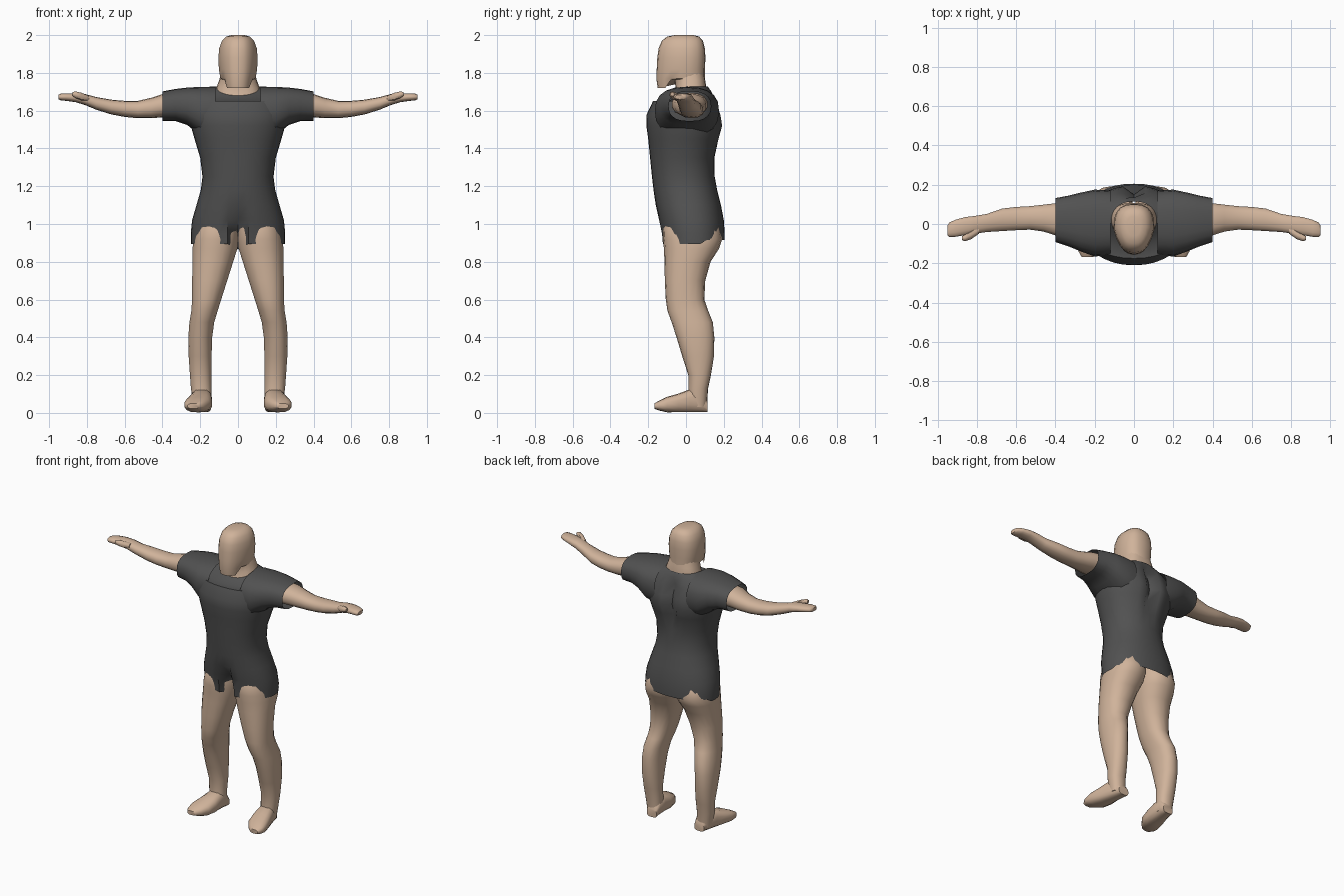
import bpy, bmesh, math


def make_mat(name, rgb):
    m = bpy.data.materials.new(name)
    m.diffuse_color = (*rgb, 1)
    return m


SKIN = make_mat("skin", (0.63, 0.45, 0.325))
CLOTH = make_mat("dark grey cloth", (0.083, 0.083, 0.083))


def loft(name, axis, rings, mat, seg=16, power=2.3, side=1, caps=True, tweak=None, angle=50):
    """Skin through rings (pos, u0, u1, v0, v1); u, v are the two other axes."""
    bm = bmesh.new()
    loops = []
    for pos, u0, u1, v0, v1 in rings:
        loop = []
        for i in range(seg):
            a = 2 * math.pi * i / seg - math.pi / 2
            c, s = math.cos(a), math.sin(a)
            u = (u0 + u1) / 2 + (u1 - u0) / 2 * math.copysign(abs(c) ** (2 / power), c)
            v = (v0 + v1) / 2 + (v1 - v0) / 2 * math.copysign(abs(s) ** (2 / power), s)
            p = {"z": (u, v, pos), "x": (pos, u, v), "y": (u, pos, v)}[axis]
            if tweak:
                p = tweak(p, i, pos)
            loop.append(bm.verts.new((p[0] * side, p[1], p[2])))
        loops.append(loop)
    for A, B in zip(loops, loops[1:]):
        for i in range(seg):
            j = (i + 1) % seg
            bm.faces.new((A[i], A[j], B[j], B[i]))
    if caps:
        bm.faces.new(loops[0][::-1])
        bm.faces.new(loops[-1])
    bmesh.ops.recalc_face_normals(bm, faces=bm.faces)
    me = bpy.data.meshes.new(name)
    bm.to_mesh(me)
    bm.free()
    me.materials.append(mat)
    ob = bpy.data.objects.new(name, me)
    bpy.context.collection.objects.link(ob)
    me.shade_smooth()
    bpy.context.view_layer.objects.active = ob
    ob.select_set(True)
    bpy.ops.object.shade_smooth_by_angle(angle=math.radians(angle))
    ob.select_set(False)
    return ob


# shirt body: split front hem, shoulder-blade valley, dipped collar
def shirt_shape(p, i, z):
    x, y, h = p
    if i == 0 and z < 1.08:
        y += {0.895: 0.13, 0.95: 0.11, 1.02: 0.06}.get(z, 0)
        if z < 0.9:
            h -= 0.03
    if z == 0.895 and y > 0.1:
        h += 0.02
    if i == 16 and 1.4 < z < 1.7:
        y -= 0.045
    if z > 1.69 and y < 0.02:
        h -= 0.05 * min(1, (0.02 - y) / 0.1)
    return x, y, h


loft("shirt_body", "z", [
    (0.895, -0.25, 0.25, -0.125, 0.205), (0.95, -0.25, 0.25, -0.13, 0.205),
    (1.02, -0.243, 0.243, -0.145, 0.20), (1.1, -0.22, 0.22, -0.16, 0.185),
    (1.18, -0.197, 0.197, -0.172, 0.165), (1.25, -0.188, 0.188, -0.18, 0.152),
    (1.35, -0.20, 0.20, -0.19, 0.15), (1.45, -0.23, 0.23, -0.20, 0.175),
    (1.52, -0.25, 0.25, -0.21, 0.195), (1.58, -0.26, 0.26, -0.208, 0.185),
    (1.65, -0.25, 0.25, -0.175, 0.16), (1.70, -0.19, 0.19, -0.12, 0.135),
    (1.728, -0.115, 0.115, -0.075, 0.115)],
    CLOTH, seg=32, power=2.2, caps=False, tweak=shirt_shape)


# head, narrower towards the face, with the chin overhanging the neck
def head_shape(p, i, z):
    x, y, h = p
    x *= 1 - 0.3 * max(0, -y - 0.02) / 0.14
    if z < 1.76:
        h += -0.015 if y < -0.1 else 0.03
    return x, y, h


loft("head", "z", [
    (1.735, -0.085, 0.085, -0.15, 0.09), (1.77, -0.095, 0.095, -0.157, 0.10),
    (1.82, -0.103, 0.103, -0.155, 0.10), (1.88, -0.105, 0.105, -0.152, 0.103),
    (1.93, -0.10, 0.10, -0.145, 0.10), (1.97, -0.085, 0.085, -0.128, 0.09),
    (1.992, -0.062, 0.062, -0.10, 0.07), (2.0, -0.035, 0.035, -0.06, 0.04)],
    SKIN, seg=20, power=2.6, tweak=head_shape)

# flared neck
loft("neck", "z", [
    (1.60, -0.12, 0.12, -0.09, 0.10), (1.68, -0.122, 0.122, -0.07, 0.108),
    (1.72, -0.115, 0.115, -0.055, 0.108), (1.76, -0.10, 0.10, -0.06, 0.102),
    (1.80, -0.09, 0.09, -0.07, 0.095)], SKIN, seg=20, power=2.5)


# toes turn slightly outward
def foot_turn(p, i, y):
    return p[0] - 0.14 * (y - 0.06), p[1], max(0.004, p[2]) if y > -0.1 else p[2]


for side, tag in ((1, "left"), (-1, "right")):
    # sleeve, open at the cuff
    loft(tag + "_sleeve", "x", [
        (0.12, -0.16, 0.17, 1.45, 1.727), (0.20, -0.165, 0.175, 1.47, 1.726),
        (0.27, -0.14, 0.16, 1.525, 1.722), (0.33, -0.115, 0.145, 1.545, 1.715),
        (0.40, -0.092, 0.132, 1.545, 1.702)],
        CLOTH, seg=20, power=2.5, side=side, caps=False)

    # arm running into a flat hand
    loft(tag + "_arm", "x", [
        (0.28, -0.075, 0.115, 1.57, 1.695), (0.40, -0.06, 0.107, 1.565, 1.688),
        (0.46, -0.04, 0.10, 1.56, 1.668), (0.53, -0.03, 0.092, 1.56, 1.652),
        (0.60, -0.033, 0.088, 1.567, 1.652), (0.67, -0.037, 0.08, 1.58, 1.658),
        (0.75, -0.042, 0.052, 1.605, 1.672), (0.81, -0.05, 0.042, 1.63, 1.688),
        (0.86, -0.058, 0.036, 1.645, 1.692), (0.91, -0.066, 0.022, 1.652, 1.692),
        (0.94, -0.066, 0.008, 1.655, 1.69), (0.95, -0.058, -0.008, 1.66, 1.684)],
        SKIN, seg=14, side=side)

    # thumb
    loft(tag + "_thumb", "x", [
        (0.79, -0.05, -0.01, 1.65, 1.68), (0.83, -0.078, -0.035, 1.655, 1.695),
        (0.86, -0.088, -0.055, 1.667, 1.702), (0.875, -0.082, -0.062, 1.677, 1.698)],
        SKIN, seg=8, side=side)

    # leg from hip to ankle
    loft(tag + "_leg", "z", [
        (0.03, 0.14, 0.235, 0.015, 0.11), (0.13, 0.14, 0.25, 0.012, 0.117),
        (0.20, 0.14, 0.255, 0.012, 0.132), (0.30, 0.139, 0.262, -0.02, 0.148),
        (0.40, 0.136, 0.264, -0.05, 0.15), (0.48, 0.125, 0.258, -0.076, 0.142),
        (0.54, 0.107, 0.248, -0.098, 0.118), (0.60, 0.088, 0.244, -0.107, 0.097),
        (0.70, 0.056, 0.244, -0.112, 0.102), (0.80, 0.024, 0.242, -0.114, 0.13),
        (0.87, 0.002, 0.242, -0.117, 0.175), (0.92, -0.005, 0.238, -0.122, 0.192),
        (0.98, -0.005, 0.225, -0.12, 0.18), (1.02, 0.0, 0.20, -0.10, 0.15)],
        SKIN, seg=18, power=2.25, side=side)

    # foot
    loft(tag + "_foot", "y", [
        (0.115, 0.15, 0.225, 0.0, 0.06), (0.08, 0.14, 0.235, 0.0, 0.12),
        (0.02, 0.132, 0.245, 0.0, 0.125), (-0.04, 0.122, 0.255, 0.0, 0.102),
        (-0.10, 0.125, 0.262, 0.003, 0.085), (-0.14, 0.15, 0.255, 0.012, 0.066),
        (-0.168, 0.175, 0.235, 0.022, 0.05)],
        SKIN, seg=14, power=2.6, side=side, tweak=foot_turn)
